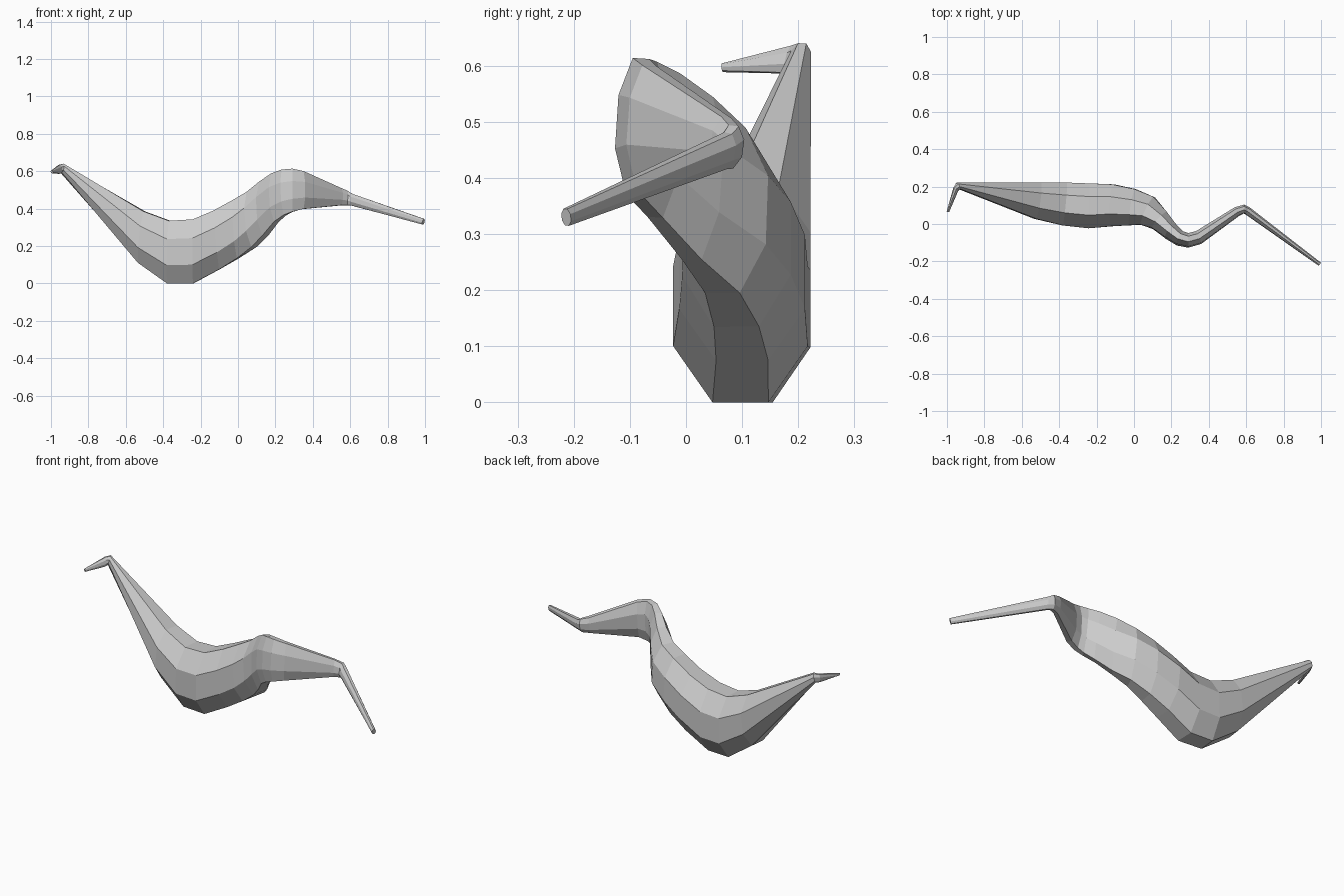
import bpy, bmesh
from math import cos, sin, pi
from mathutils import Vector

if "Cube" in bpy.data.objects:
    bpy.data.objects.remove(bpy.data.objects["Cube"])

# Rings along the body: top centre, bottom centre, half thickness
RINGS = [
    ((-1.0, .065, .603), (-.99, .065, .59), .006),      # left tip
    ((-.955, .19, .635), (-.952, .178, .587), .014),
    ((-.935, .207, .64), (-.945, .20, .592), .02),
    ((-.50, .125, .385), (-.53, .125, .11), .098),      # thick belly
    ((-.365, .107, .335), (-.375, .107, 0), .115),
    ((-.24, .097, .343), (-.24, .097, 0), .12),
    ((-.13, .10, .39), (-.10, .10, .075), .112),
    ((-.02, .09, .448), (0, .09, .135), .098),
    ((.06, .075, .49), (.085, .065, .195), .082),
    ((.13, .03, .545), (.145, .01, .255), .058),
    ((.19, -.025, .588), (.205, -.055, .33), .045),
    ((.24, -.065, .608), (.25, -.088, .365), .038),     # thin hump
    ((.29, -.08, .613), (.29, -.095, .383), .036),
    ((.345, -.065, .60), (.345, -.08, .398), .034),
    ((.55, .072, .508), (.55, .06, .418), .024),        # right bend
    ((.59, .085, .493), (.585, .075, .418), .022),
    ((.61, .075, .48), (.605, .065, .417), .02),
    ((.995, -.215, .345), (.988, -.212, .315), .01),    # right tip
]
SIDES = 8


def loft(name, rings):
    """Skin flat-sided octagon rings into one closed tube."""
    tops = [Vector(r[0]) for r in rings]
    bots = [Vector(r[1]) for r in rings]
    mids = [(t + b) / 2 for t, b in zip(tops, bots)]
    last = len(rings) - 1
    k = 1 / cos(pi / SIDES)
    bm = bmesh.new()
    loops = []
    for i, (_, _, half) in enumerate(rings):
        d_in = (mids[i] - mids[max(i - 1, 0)]).normalized()
        d_out = (mids[min(i + 1, last)] - mids[i]).normalized()
        up = (tops[i] - bots[i]) / 2
        side = up.cross(d_in + d_out).normalized() * half
        loop = []
        for j in range(SIDES):
            a = (j + .5) * 2 * pi / SIDES
            loop.append(bm.verts.new(mids[i] + k * (side * cos(a) + up * sin(a))))
        loops.append(loop)
    for a, b in zip(loops, loops[1:]):
        for j in range(SIDES):
            n = (j + 1) % SIDES
            bm.faces.new((a[j], a[n], b[n], b[j]))
    bm.faces.new(loops[0])
    bm.faces.new(loops[-1])
    bmesh.ops.recalc_face_normals(bm, faces=bm.faces[:])
    mesh = bpy.data.meshes.new(name)
    bm.to_mesh(mesh)
    bm.free()
    obj = bpy.data.objects.new(name, mesh)
    bpy.context.collection.objects.link(obj)
    return obj


# Single wavy, tapered, flat-shaded body
loft("wavy_tapered_body", RINGS)
